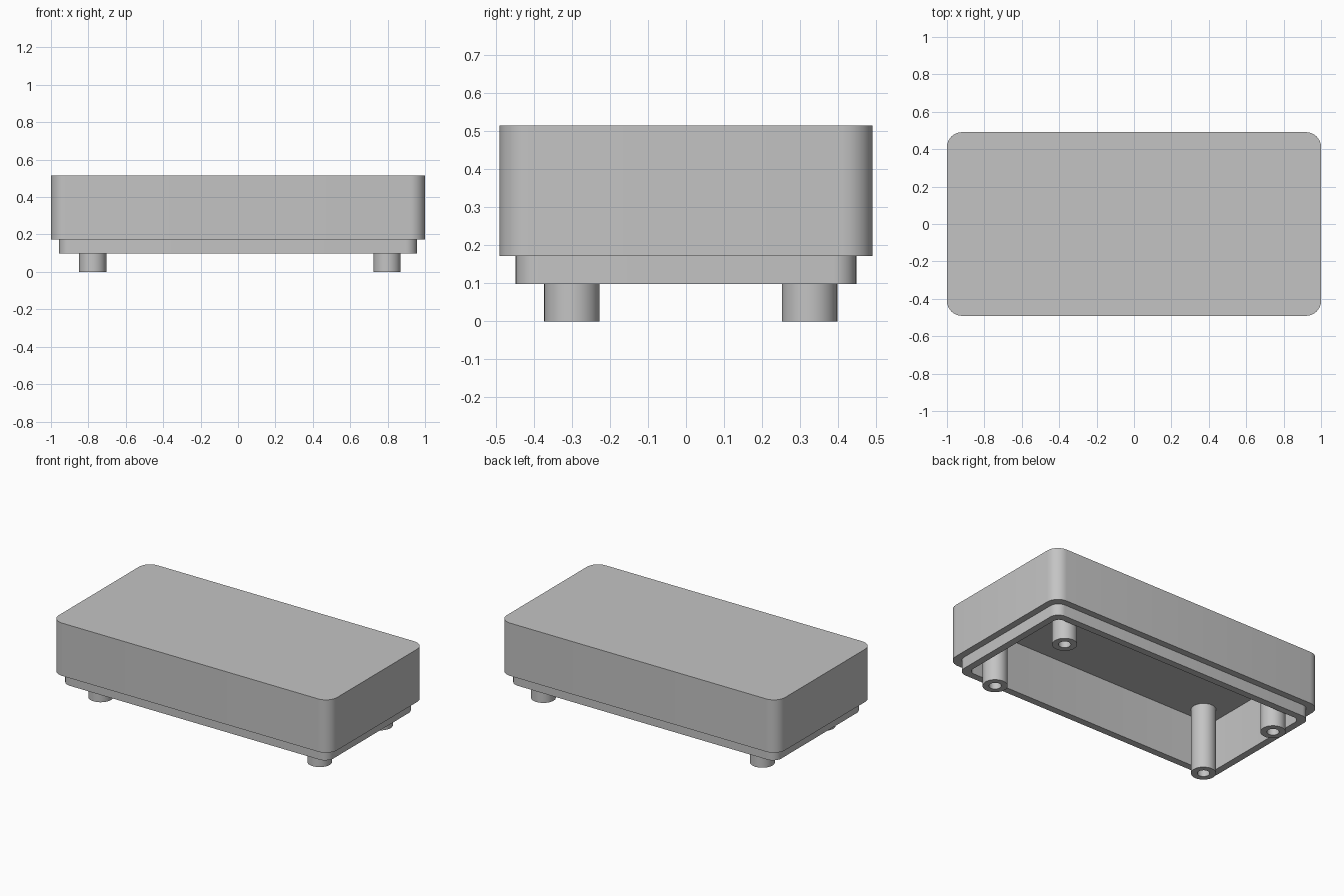
import bpy, bmesh, math

cube = bpy.data.objects.get("Cube")
if cube:
    bpy.data.objects.remove(cube, do_unlink=True)

grey = bpy.data.materials.new("plain grey")
grey.use_nodes = True
colour = (0.55, 0.55, 0.55, 1)
grey.diffuse_color = colour
grey.node_tree.nodes["Principled BSDF"].inputs["Base Color"].default_value = colour


def rounded_rect(half_x, half_y, radius, steps=8):
    """Outline of a rectangle with rounded corners, anticlockwise."""
    points = []
    for corner, (sx, sy) in enumerate([(1, 1), (-1, 1), (-1, -1), (1, -1)]):
        for i in range(steps + 1):
            a = math.pi / 2 * (corner + i / steps)
            points.append((sx * (half_x - radius) + radius * math.cos(a),
                           sy * (half_y - radius) + radius * math.sin(a)))
    return points


def circle(radius, sides=32):
    return [(radius * math.cos(math.tau * i / sides),
             radius * math.sin(math.tau * i / sides)) for i in range(sides)]


def skin(name, sections, location=(0, 0, 0)):
    """Join stacked outlines with side faces and cap the first and last."""
    bm = bmesh.new()
    rings = [[bm.verts.new((x, y, z)) for x, y in outline]
             for outline, z in sections]
    for a, b in zip(rings, rings[1:]):
        for i in range(len(a)):
            j = (i + 1) % len(a)
            bm.faces.new((a[i], a[j], b[j], b[i]))
    bm.faces.new(rings[0])
    bm.faces.new(rings[-1])
    bmesh.ops.recalc_face_normals(bm, faces=bm.faces)
    mesh = bpy.data.meshes.new(name)
    bm.to_mesh(mesh)
    bm.free()
    mesh.materials.append(grey)
    obj = bpy.data.objects.new(name, mesh)
    obj.location = location
    bpy.context.collection.objects.link(obj)
    bpy.ops.object.select_all(action='DESELECT')
    obj.select_set(True)
    bpy.context.view_layer.objects.active = obj
    bpy.ops.object.shade_smooth_by_angle(angle=math.radians(30))
    return obj


TOP, STEP, RIM, CEILING = 0.515, 0.172, 0.098, 0.425

# Hollow lid: outer wall, stepped lip, then the cavity up to its ceiling
outer = rounded_rect(1.0, 0.491, 0.08)
lip = rounded_rect(0.957, 0.448, 0.06)
cavity = rounded_rect(0.912, 0.403, 0.04)
skin("lid_shell", [(outer, TOP), (outer, STEP), (lip, STEP), (lip, RIM),
                   (cavity, RIM), (cavity, CEILING)])

# Four hollow screw posts hanging from the ceiling
post = circle(0.073)
bore = circle(0.036)
for side, x in (("left", 0.797), ("right", -0.777)):
    for end, y in (("front", -0.3), ("back", 0.325)):
        skin(f"{end}_{side}_post",
             [(post, CEILING + 0.01), (post, 0), (bore, 0), (bore, CEILING)],
             (x, y, 0))
